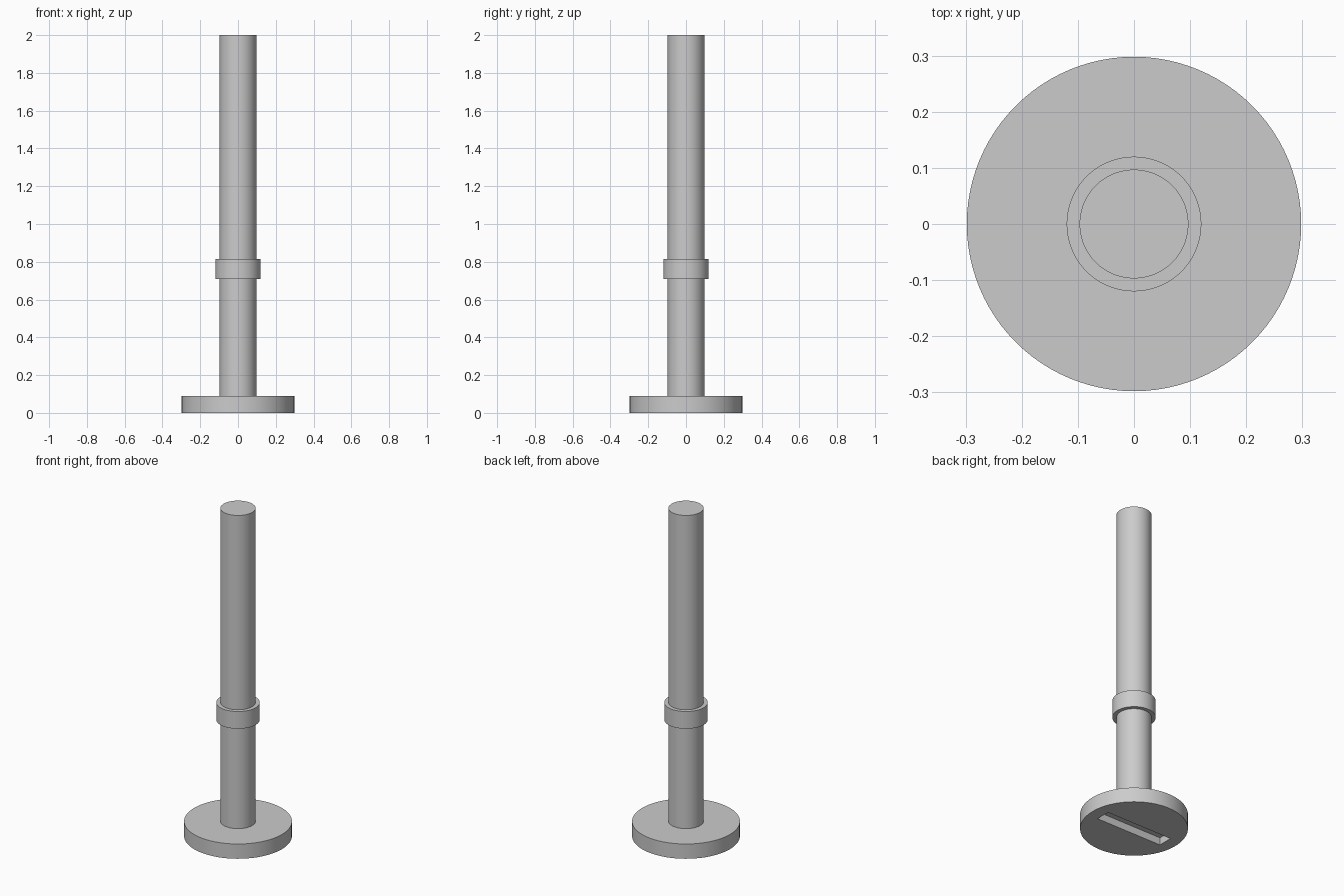
import bpy
import math

if "Cube" in bpy.data.objects:
    bpy.data.objects.remove(bpy.data.objects["Cube"], do_unlink=True)

# Single plain metal colour
metal = bpy.data.materials.new("light_grey_metal")
metal.use_nodes = True
colour = (0.6, 0.6, 0.6, 1.0)
metal.diffuse_color = colour
metal.node_tree.nodes["Principled BSDF"].inputs["Base Color"].default_value = colour


def smooth(obj):
    bpy.ops.object.select_all(action="DESELECT")
    obj.select_set(True)
    bpy.context.view_layer.objects.active = obj
    bpy.ops.object.shade_smooth_by_angle(angle=math.radians(30))


def disc(name, radius, bottom, top):
    """Upright cylinder between two heights."""
    bpy.ops.mesh.primitive_cylinder_add(
        vertices=96, radius=radius, depth=top - bottom,
        location=(0, 0, (bottom + top) / 2))
    obj = bpy.context.object
    obj.name = name
    obj.data.materials.append(metal)
    return obj


# Shaft, sunk slightly into the head, and its collar
smooth(disc("shaft", 0.097, 0.07, 2.0))
smooth(disc("collar", 0.12, 0.71, 0.815))

# Head with a blind slot cut into its underside
head = disc("slotted_head", 0.298, 0.0, 0.09)
slot_depth = 0.045
bpy.ops.mesh.primitive_cube_add(size=1, location=(0, 0, 0))
cutter = bpy.context.object
cutter.name = "slot_cutter"
cutter.scale = (0.45, 0.09, 2 * slot_depth)
cutter.data.materials.append(metal)
cutter.hide_render = True

cut = head.modifiers.new("slot", "BOOLEAN")
cut.operation = "DIFFERENCE"
cut.solver = "EXACT"
cut.object = cutter
bpy.context.view_layer.objects.active = head
bpy.ops.object.modifier_apply(modifier=cut.name)
bpy.data.objects.remove(cutter, do_unlink=True)
smooth(head)
